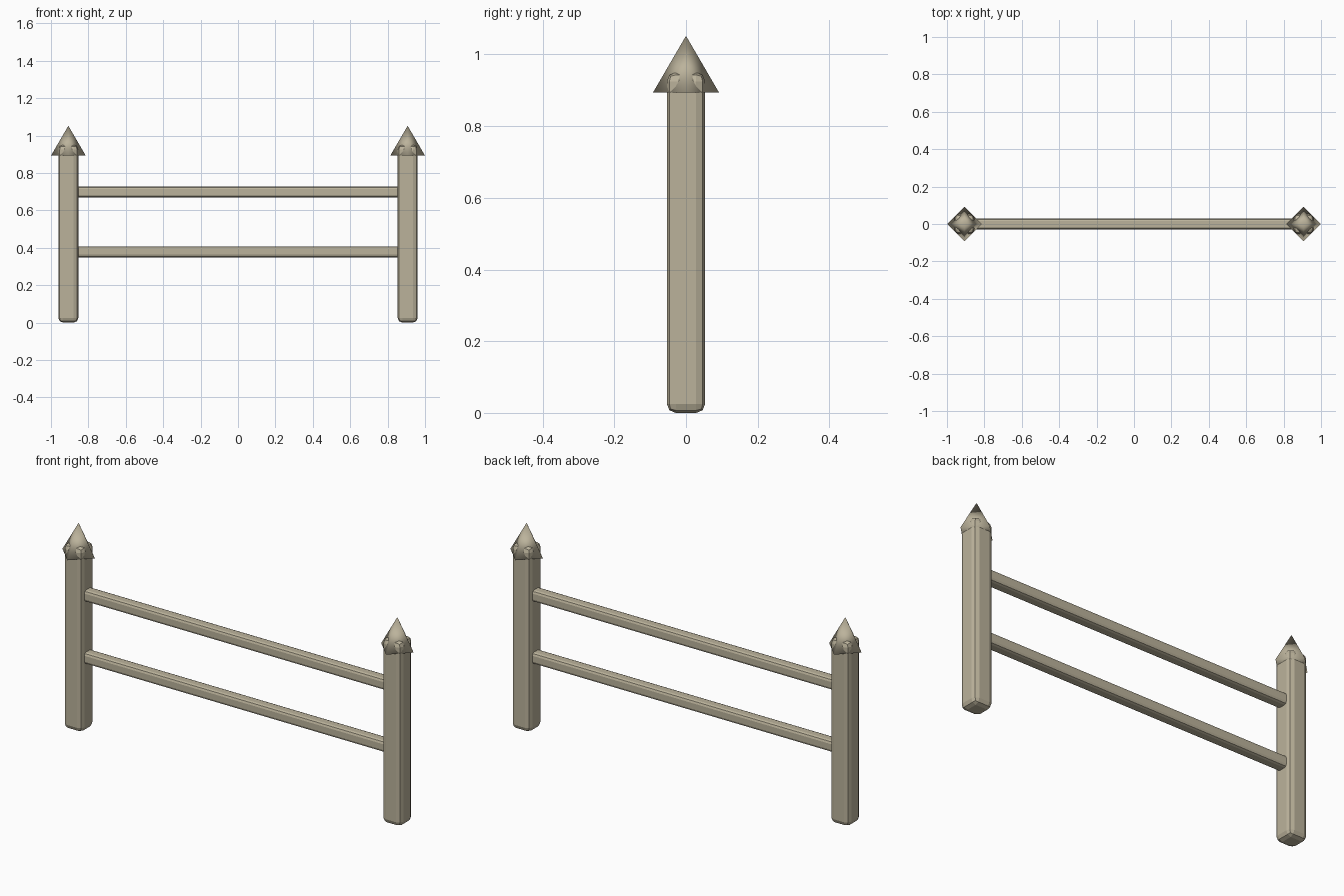
import bpy
import math

if "Cube" in bpy.data.objects:
    bpy.data.objects.remove(bpy.data.objects["Cube"])

# Single weathered wood colour
wood = bpy.data.materials.new("weathered_wood")
wood.use_nodes = True
COLOR = (0.50, 0.45, 0.33, 1)
wood.diffuse_color = COLOR
wood.node_tree.nodes["Principled BSDF"].inputs["Base Color"].default_value = COLOR

POST_X = 0.907


def beam(name, size, location, bevel):
    """Box with rounded edges and flat facets."""
    bpy.ops.mesh.primitive_cube_add(size=1, location=location)
    obj = bpy.context.object
    obj.name = name
    obj.scale = size
    bpy.ops.object.transform_apply(location=False, rotation=False, scale=True)
    mod = obj.modifiers.new("rounded_edges", 'BEVEL')
    mod.width = bevel
    mod.segments = 2
    obj.data.materials.append(wood)


# Posts with pointed caps, their corners facing along x and y
for side, sign in (("left", 1), ("right", -1)):
    x = sign * POST_X
    beam(side + "_post", (0.107, 0.107, 0.95), (x, 0, 0.475), 0.025)
    bpy.ops.mesh.primitive_cone_add(vertices=4, radius1=0.092, depth=0.158,
                                    location=(x, 0, 0.973))
    cap = bpy.context.object
    cap.name = side + "_post_cap"
    cap.data.materials.append(wood)
    bpy.ops.object.shade_smooth()

# Horizontal rails, ending inside the posts
for name, z in (("lower_rail", 0.378), ("upper_rail", 0.698)):
    beam(name, (2 * POST_X, 0.058, 0.058), (0, 0, z), 0.014)
